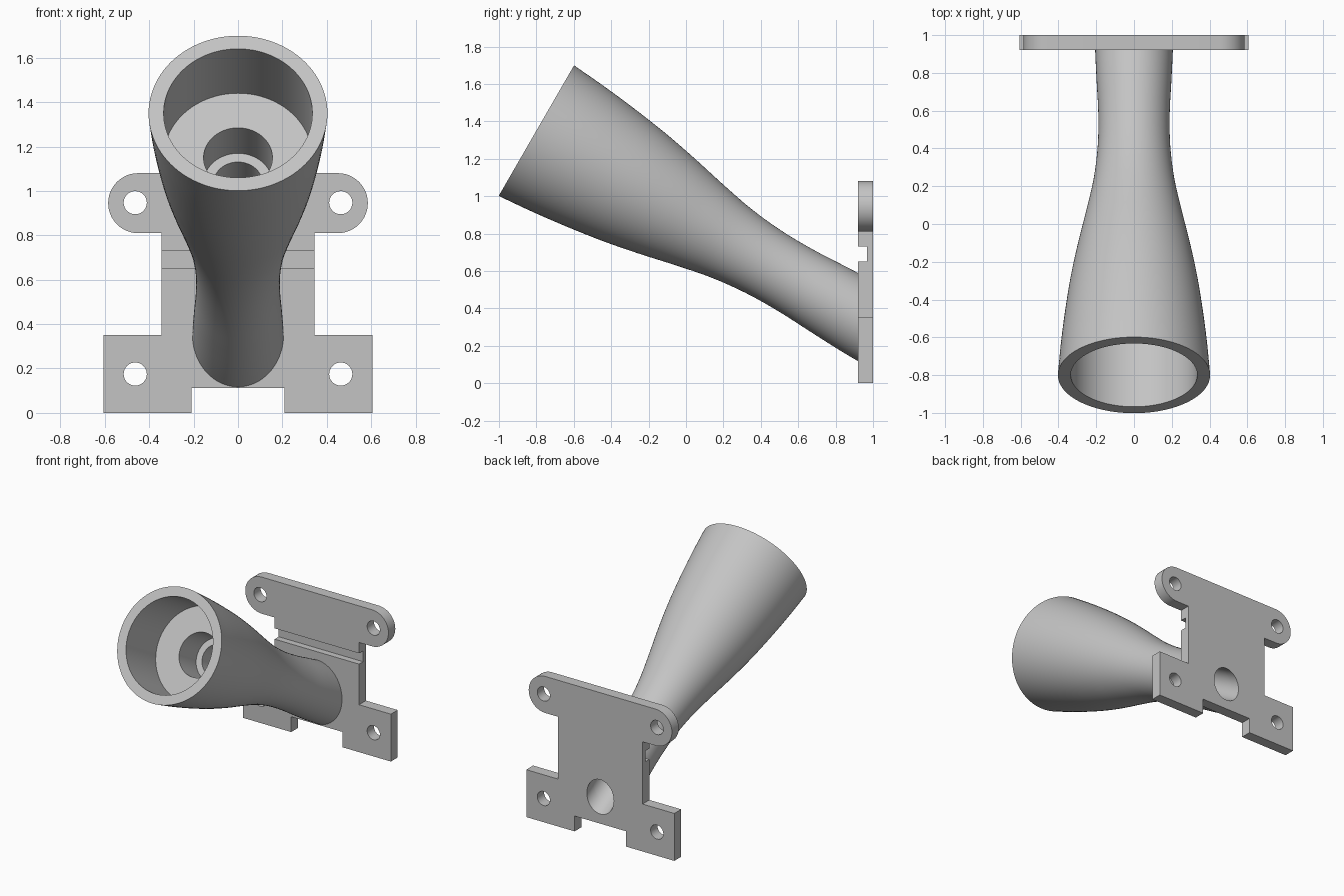
import bpy, bmesh, math
from mathutils import Vector

if "Cube" in bpy.data.objects:
    bpy.data.objects.remove(bpy.data.objects["Cube"], do_unlink=True)

grey = bpy.data.materials.new("light_grey")
grey.use_nodes = True
grey.diffuse_color = (0.55, 0.55, 0.55, 1)
grey.node_tree.nodes["Principled BSDF"].inputs["Base Color"].default_value = grey.diffuse_color

SEGMENTS = 96
PLATE_FRONT, PLATE_BACK = 0.92, 1.0
MOUTH = Vector((0, -0.8, 1.35))
TILT = math.radians(30)
AXIS = Vector((0, math.cos(TILT), -math.sin(TILT)))
UP = Vector((0, math.sin(TILT), math.cos(TILT)))
SIDE = Vector((1, 0, 0))
BORE = 0.11


def make_object(name, bm):
    bmesh.ops.recalc_face_normals(bm, faces=bm.faces)
    mesh = bpy.data.meshes.new(name)
    bm.to_mesh(mesh)
    bm.free()
    mesh.materials.append(grey)
    obj = bpy.data.objects.new(name, mesh)
    bpy.context.collection.objects.link(obj)
    return obj


def select_only(obj):
    bpy.ops.object.select_all(action="DESELECT")
    obj.select_set(True)
    bpy.context.view_layer.objects.active = obj


def cut(target, cutter):
    cutter.hide_render = True
    mod = target.modifiers.new("cut", "BOOLEAN")
    mod.operation = "DIFFERENCE"
    mod.solver = "EXACT"
    mod.object = cutter
    select_only(target)
    bpy.ops.object.modifier_apply(modifier=mod.name)
    bpy.data.objects.remove(cutter, do_unlink=True)


def rod(name, center, direction, radius, length):
    bm = bmesh.new()
    bmesh.ops.create_cone(bm, cap_ends=True, segments=SEGMENTS, radius1=radius,
                          radius2=radius, depth=length)
    obj = make_object(name, bm)
    obj.rotation_mode = "QUATERNION"
    obj.rotation_quaternion = direction.to_track_quat("Z", "Y")
    obj.location = center
    return obj


def smooth_profile(radii, step, divisions=4):
    """Catmull-Rom curve through evenly spaced radii."""
    r = [2 * radii[0] - radii[1]] + radii + [2 * radii[-1] - radii[-2]]
    points = []
    for i in range(len(radii) - 1):
        a, b, c, d = r[i:i + 4]
        for k in range(divisions):
            u = k / divisions
            value = b + 0.5 * u * (c - a + u * (2 * a - 5 * b + 4 * c - d
                                                + u * (3 * (b - c) + d - a)))
            points.append(((i + u) * step, value))
    points.append(((len(radii) - 1) * step, radii[-1]))
    return points


# Flared tube with stepped bore, trimmed flush to the plate
outer = smooth_profile([0.403, 0.386, 0.363, 0.334, 0.296, 0.252,
                        0.213, 0.192, 0.189, 0.198, 0.206, 0.208], 0.2)
inner = [(2.2, BORE), (0.63, BORE), (0.63, 0.155), (0.4, 0.155), (0.4, 0.335), (0, 0.335)]
profile = outer + inner
bm = bmesh.new()
rings = []
for s in range(SEGMENTS):
    angle = 2 * math.pi * s / SEGMENTS
    spoke = SIDE * math.cos(angle) + UP * math.sin(angle)
    rings.append([bm.verts.new(MOUTH + AXIS * t + spoke * r) for t, r in profile])
for s in range(SEGMENTS):
    a, b = rings[s], rings[(s + 1) % SEGMENTS]
    for i in range(len(profile)):
        j = (i + 1) % len(profile)
        bm.faces.new((a[i], a[j], b[j], b[i]))
bmesh.ops.bisect_plane(bm, geom=bm.verts[:] + bm.edges[:] + bm.faces[:],
                       plane_co=(0, PLATE_FRONT, 0), plane_no=(0, 1, 0), clear_outer=True)
tube = make_object("flared_tube", bm)

# Mounting plate outline: feet, body and rounded ears, mirrored in x
half = [(0.21, 0.113), (0.21, 0), (0.605, 0), (0.605, 0.35),
        (0.345, 0.35), (0.345, 0.81)]
for k in range(25):
    a = math.pi * (k / 24 - 0.5)
    half.append((0.45 + 0.135 * math.cos(a), 0.945 + 0.135 * math.sin(a)))
outline = half + [(-x, z) for x, z in reversed(half)]
bm = bmesh.new()
face = bm.faces.new([bm.verts.new((x, PLATE_FRONT, z)) for x, z in outline])
extruded = bmesh.ops.extrude_face_region(bm, geom=[face])
bmesh.ops.translate(bm, vec=(0, PLATE_BACK - PLATE_FRONT, 0),
                    verts=[v for v in extruded["geom"] if isinstance(v, bmesh.types.BMVert)])
plate = make_object("mounting_plate", bm)

# Screw holes
for x in (-0.463, 0.463):
    for z in (0.175, 0.947):
        cut(plate, rod("screw_hole_cutter", Vector((x, 0.96, z)), Vector((0, 1, 0)), 0.052, 0.3))

# Bore continuing through the plate
cut(plate, rod("bore_cutter", MOUTH + AXIS * 2.03, AXIS, BORE, 0.6))

# Horizontal groove across the front of the plate
bm = bmesh.new()
bmesh.ops.create_cube(bm, size=1)
groove = make_object("groove_cutter", bm)
groove.scale = (1, 0.1, 0.08)
groove.location = (0, PLATE_FRONT + 0.047 - 0.05, 0.69)
cut(plate, groove)

for obj in (tube, plate):
    select_only(obj)
    bpy.ops.object.shade_smooth_by_angle(angle=math.radians(30))
